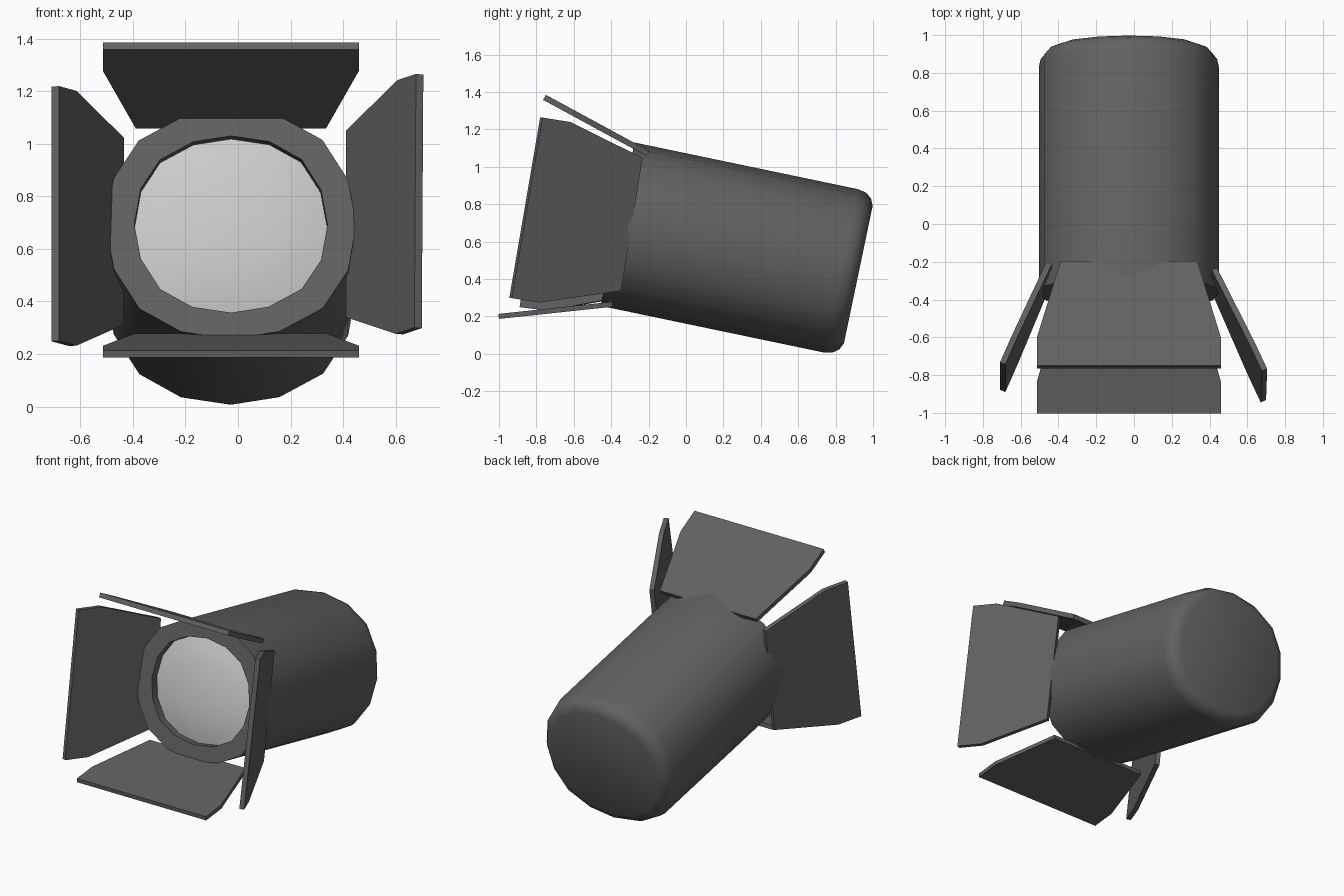
import bpy, bmesh, math
from mathutils import Vector

if "Cube" in bpy.data.objects:
    bpy.data.objects.remove(bpy.data.objects["Cube"])

CX, CU = -0.027, 0.604            # lamp axis position
RX, RU = 0.477, 0.446             # half width and half height of the housing
C, S = math.cos(math.radians(11.8)), math.sin(math.radians(11.8))


def tilt(x, s, u):
    """Lamp frame (x, along axis, up) to world."""
    return Vector((x, C * s + S * u, -S * s + C * u))


def material(name, g):
    m = bpy.data.materials.new(name)
    m.diffuse_color = (g, g, g, 1)
    m.use_nodes = True
    m.node_tree.nodes["Principled BSDF"].inputs["Base Color"].default_value = m.diffuse_color
    return m


dark = material("dark_metal", 0.12)
glass = material("pale_glass", 0.75)

# Slightly squared 16-sided cross-section, mirrored from one quadrant
quad = [(0, 1), (0.4, 0.935), (0.73, 0.735), (0.933, 0.39)]
section = (quad + [(b, -a) for a, b in quad]
           + [(-a, -b) for a, b in quad] + [(-b, a) for a, b in quad])


def finish(name, bm, mat, smooth=None):
    bmesh.ops.recalc_face_normals(bm, faces=bm.faces[:])
    me = bpy.data.meshes.new(name)
    bm.to_mesh(me)
    bm.free()
    ob = bpy.data.objects.new(name, me)
    bpy.context.collection.objects.link(ob)
    me.materials.append(mat)
    if smooth:
        bpy.ops.object.select_all(action='DESELECT')
        ob.select_set(True)
        bpy.context.view_layer.objects.active = ob
        bpy.ops.object.shade_smooth_by_angle(angle=math.radians(smooth))
    return ob


def loft(name, profile, mat, cap_first=False):
    """Sweep the section through (axis position, scale) stations; the last one is capped."""
    bm = bmesh.new()
    rings = [[bm.verts.new(tilt(CX + RX * k * a, s, CU + RU * k * b)) for a, b in section]
             for s, k in profile]
    n = len(section)
    for p, q in zip(rings, rings[1:]):
        for i in range(n):
            j = (i + 1) % n
            bm.faces.new((p[i], p[j], q[j], q[i]))
    bm.faces.new(rings[-1])
    if cap_first:
        bm.faces.new(rings[0])
    return finish(name, bm, mat, 40)


def door(name, inner, outer, side, t=0.031, f=0.27):
    """Tapered plate from two inner and two outer corners, thickened toward side."""
    ia, ib = map(Vector, inner)
    oa, ob = map(Vector, outer)
    back = ((ia + ib) - (oa + ob)) / 2 * f
    pts = [ia, oa + back, oa, ob, ob + back, ib]
    nrm = (oa - ob).cross(ia + ib - oa - ob).normalized()
    if nrm.dot(Vector(side)) < 0:
        nrm = -nrm
    bm = bmesh.new()
    lo = [bm.verts.new(p) for p in pts]
    hi = [bm.verts.new(p + nrm * t) for p in pts]
    bm.faces.new(lo)
    bm.faces.new(hi)
    for i in range(6):
        j = (i + 1) % 6
        bm.faces.new((lo[i], lo[j], hi[j], hi[i]))
    return finish(name, bm, dark)


# Housing: recessed opening, front rim, barrel and rounded back
loft("housing", [(-0.43, 0.77), (-0.5, 0.77), (-0.5, 1), (0.72, 1), (0.765, 0.98),
                 (0.798, 0.925), (0.815, 0.84)], dark)

# Domed lens inside the rim
loft("lens", [(-0.42, 0.768), (-0.445, 0.768), (-0.467, 0.6), (-0.481, 0.4),
              (-0.489, 0.2), (-0.491, 0.02)], glass, True)

# Top and bottom doors
wi, wo = 0.362, 0.487
for name, i, o, side in (("top_door", (-0.211, 1.058), (-0.764, 1.358), (0, 0, 1)),
                         ("bottom_door", (-0.392, 0.252), (-1.0, 0.187), (0, 0, 1))):
    door(name, [(CX - wi, *i), (CX + wi, *i)], [(CX - wo, *o), (CX + wo, *o)], side,
         0.031 if name == "top_door" else 0.027)

# Side doors, each hinged at its own angle
door("right_door", [tilt(0.411, -0.454, 0.978), tilt(0.411, -0.422, 0.259)],
     [tilt(0.677, -1.022, 1.079), tilt(0.671, -0.986, 0.101)], (1, 0, 0))
door("left_door", [tilt(-0.434, -0.415, 0.958), tilt(-0.434, -0.365, 0.242)],
     [tilt(-0.681, -0.978, 1.041), tilt(-0.681, -0.922, 0.063)], (-1, 0, 0))
